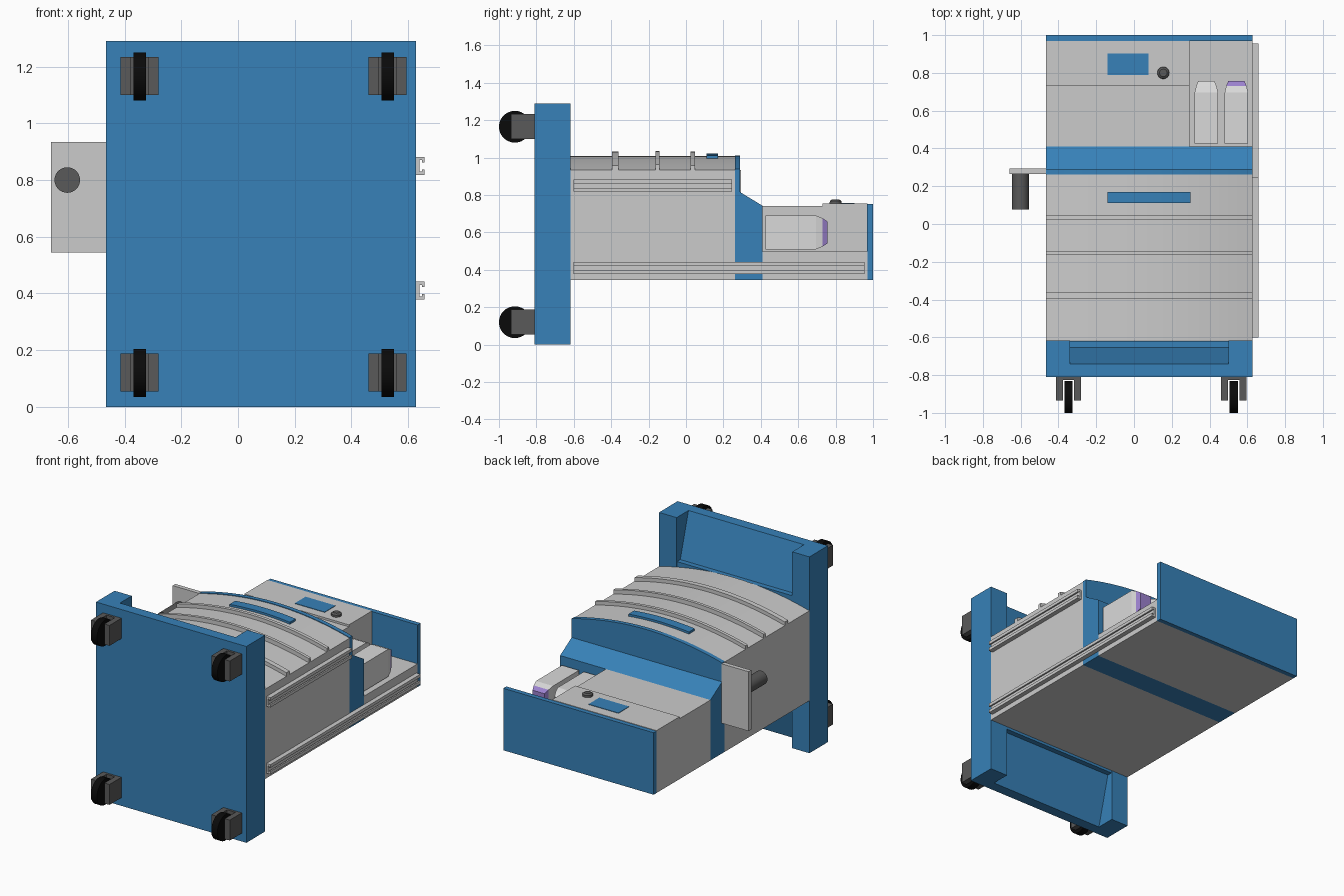
import bpy, bmesh, math
from mathutils import Vector

if "Cube" in bpy.data.objects:
    bpy.data.objects.remove(bpy.data.objects["Cube"])


def material(name, rgb):
    m = bpy.data.materials.new(name)
    m.use_nodes = True
    m.diffuse_color = (*rgb, 1)
    m.node_tree.nodes["Principled BSDF"].inputs["Base Color"].default_value = (*rgb, 1)
    return m


BLUE = material("blue", (0.038, 0.22, 0.48))
GREY = material("light grey", (0.6, 0.6, 0.6))
WHITE = material("bottle white", (0.7, 0.7, 0.7))
DARK = material("dark grey", (0.1, 0.1, 0.1))
BLACK = material("black", (0.003, 0.003, 0.003))
PURPLE = material("purple", (0.33, 0.22, 0.62))

LEFT, RIGHT, MID = -0.465, 0.628, 0.08


def finish(name, bm, mat, smooth=False):
    bmesh.ops.recalc_face_normals(bm, faces=bm.faces)
    me = bpy.data.meshes.new(name)
    bm.to_mesh(me)
    bm.free()
    me.materials.append(mat)
    ob = bpy.data.objects.new(name, me)
    bpy.context.collection.objects.link(ob)
    if smooth:
        bpy.ops.object.select_all(action='DESELECT')
        ob.select_set(True)
        bpy.context.view_layer.objects.active = ob
        bpy.ops.object.shade_smooth_by_angle(angle=math.radians(35))
    return ob


def prism(name, points, axis, lo, hi, mat, smooth=False):
    """Extrude a 2D outline along the x or y axis."""
    bm = bmesh.new()

    def place(p, d):
        return (d, p[0], p[1]) if axis == 'x' else (p[0], d, p[1])
    a = [bm.verts.new(place(p, lo)) for p in points]
    b = [bm.verts.new(place(p, hi)) for p in points]
    bm.faces.new(a)
    bm.faces.new(b)
    n = len(points)
    for i in range(n):
        j = (i + 1) % n
        bm.faces.new((a[i], a[j], b[j], b[i]))
    return finish(name, bm, mat, smooth)


def box(name, x, y, z, mat):
    return prism(name, [(x[0], z[0]), (x[1], z[0]), (x[1], z[1]), (x[0], z[1])],
                 'y', y[0], y[1], mat)


def cylinder(name, centre, radius, axis, lo, hi, mat, n=32):
    pts = [(centre[0] + radius * math.cos(2 * math.pi * i / n),
            centre[1] + radius * math.sin(2 * math.pi * i / n)) for i in range(n)]
    return prism(name, pts, axis, lo, hi, mat, True)


def arch(x):
    return 0.935 + 0.073 * (1 - ((x - MID) / 0.548) ** 2)


def arched(name, x, y, low, rise, mat, n=24):
    """Block with a curved top; low is a height, or None for a thin strip."""
    xs = [x[0] + (x[1] - x[0]) * i / n for i in range(n + 1)]
    top = [(v, arch(v) + rise) for v in xs]
    if low is None:
        bottom = [(v, arch(v) - 0.01) for v in reversed(xs)]
    else:
        bottom = [(x[1], low), (x[0], low)]
    return prism(name, top + bottom, 'y', y[0], y[1], mat, True)


# Base plate with sloping recesses between the corner posts
prism("base_plate", [(-0.81, 0), (-0.74, 0), (-0.655, 0.33), (-0.62, 0.33), (-0.62, 1.0),
                     (-0.655, 1.0), (-0.74, 1.29), (-0.81, 1.29)], 'x', -0.34, 0.5, BLUE)
box("base_post_right", (LEFT, -0.34), (-0.81, -0.617), (0, 1.29), BLUE)
box("base_post_left", (0.5, RIGHT), (-0.81, -0.617), (0, 1.29), BLUE)

# Casters
for side, cx in (("right", -0.347), ("left", 0.528)):
    for level, cz in (("lower", 0.12), ("upper", 1.165)):
        tag = f"{level}_{side}"
        for s in (-1, 1):
            a, b = sorted((cx + s * 0.03, cx + s * 0.067))
            box(f"caster_cheek_{tag}", (a, b), (-0.935, -0.81), (cz - 0.066, cz + 0.068), DARK)
        box(f"caster_mount_{tag}", (cx - 0.03, cx + 0.03), (-0.825, -0.81),
            (cz - 0.066, cz + 0.068), DARK)
        cylinder(f"caster_wheel_{tag}", (-0.915, cz), 0.085, 'x', cx - 0.022, cx + 0.022, BLACK)

# Drawer body with curved front and ribs
arched("drawer_body", (LEFT, RIGHT), (-0.617, 0.262), 0.345, 0, GREY)
for y0, y1, r in ((-0.395, -0.362, 0.024), (-0.162, -0.142, 0.028), (0.025, 0.047, 0.024)):
    arched("drawer_rib", (LEFT, RIGHT), (y0, y1), None, r, GREY)
arched("drawer_handle", (-0.14, 0.3), (0.11, 0.17), None, 0.014, BLUE)

# Blue shoulder
arched("shoulder_wall", (LEFT, RIGHT), (0.262, 0.29), 0.345, 0.004, BLUE)
prism("shoulder_slope", [(0.29, 0.345), (0.41, 0.345), (0.41, 0.742), (0.29, 0.815)],
      'x', LEFT, RIGHT, BLUE)

# Upper compartment, raised control block, bottle shelf and end panel
box("compartment", (LEFT, 0.295), (0.41, 0.73), (0.345, 0.742), GREY)
box("control_block", (LEFT, 0.295), (0.73, 0.97), (0.345, 0.755), GREY)
box("bottle_shelf", (0.295, RIGHT), (0.41, 0.97), (0.345, 0.497), GREY)
box("end_panel", (LEFT, RIGHT), (0.968, 1.0), (0.345, 0.752), BLUE)
box("display", (-0.14, 0.077), (0.79, 0.902), (0.752, 0.758), BLUE)

# Control knob
bm = bmesh.new()
rings = []
for z, r in ((0.753, 0.032), (0.768, 0.031), (0.776, 0.02)):
    rings.append([bm.verts.new((0.155 + r * math.cos(math.tau * i / 24),
                                0.8 + r * math.sin(math.tau * i / 24), z)) for i in range(24)])
for lo, hi in zip(rings, rings[1:]):
    for i in range(24):
        j = (i + 1) % 24
        bm.faces.new((lo[i], lo[j], hi[j], hi[i]))
bm.faces.new(rings[0])
bm.faces.new(rings[-1])
finish("control_knob", bm, DARK, True)


# Bottles lofted from rectangular sections
def bottle(name, cx, capped):
    bm = bmesh.new()
    loops = []
    for y, hx, hz in ((0.425, 0.062, 0.09), (0.695, 0.062, 0.09),
                      (0.73, 0.054, 0.076), (0.757, 0.043, 0.058)):
        loops.append([bm.verts.new((cx + sx * hx, y, 0.6 + sz * hz))
                      for sx, sz in ((-1, -1), (1, -1), (1, 1), (-1, 1))])
    for a, b in zip(loops, loops[1:]):
        for i in range(4):
            j = (i + 1) % 4
            bm.faces.new((a[i], a[j], b[j], b[i]))
    bm.faces.new(loops[0])
    bm.faces.new(loops[-1])
    ob = finish(name, bm, WHITE)
    if capped:
        ob.data.materials.append(PURPLE)
        for f in ob.data.polygons:
            f.material_index = int(f.center.y > 0.73)


bottle("bottle_plain", 0.383, False)
bottle("bottle_capped", 0.542, True)

# Side rails with a channel section
for name, z, end in (("rail_lower", 0.41, 0.955), ("rail_upper", 0.85, 0.245)):
    section = [(0.0, -0.032), (0.03, -0.032), (0.03, -0.012), (0.02, -0.012), (0.02, -0.02),
               (0.012, -0.02)]
    outline = section + [(x, -h) for x, h in reversed(section)]
    prism(name, [(RIGHT + x, z + h) for x, h in outline], 'y', -0.602, end, GREY)

# Side bracket with round holder
box("side_bracket", (-0.66, LEFT), (0.265, 0.293), (0.545, 0.935), GREY)
cylinder("round_holder", (-0.602, 0.8), 0.045, 'y', 0.078, 0.28, DARK)
